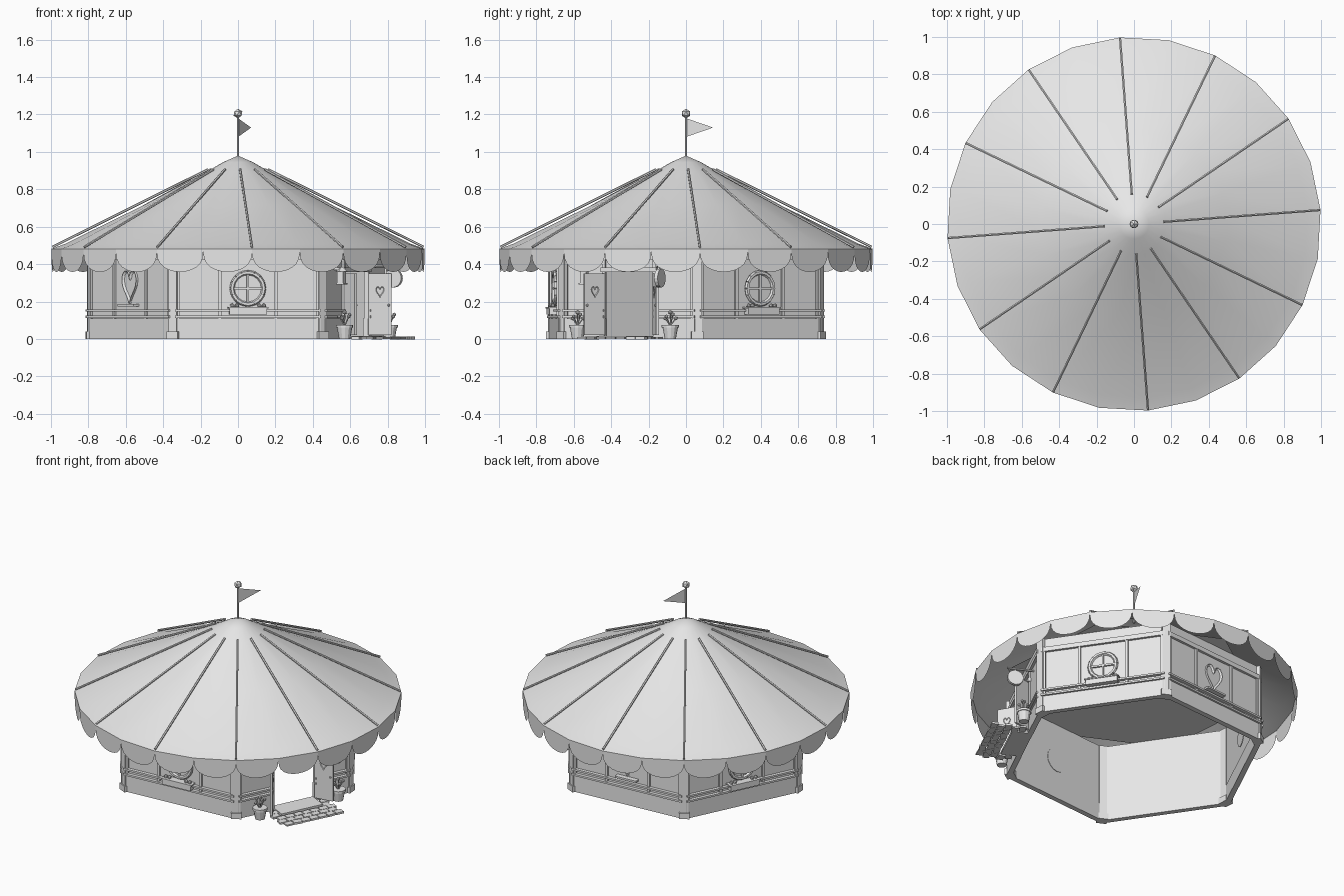
import bpy, bmesh, math, random
from math import sin, cos, pi, radians
from mathutils import Matrix, Vector

random.seed(4)
if "Cube" in bpy.data.objects:
    bpy.data.objects.remove(bpy.data.objects["Cube"])

grey = bpy.data.materials.new("plain_grey")
grey.use_nodes = True
grey.diffuse_color = (0.8, 0.8, 0.8, 1)
grey.node_tree.nodes["Principled BSDF"].inputs["Base Color"].default_value = grey.diffuse_color

TURN = radians(4.3)      # whole building is turned slightly
CORNER, APOTHEM = 0.795, 0.69
WALL_TOP = 0.52


def finish(name, bm, frame=Matrix(), smooth=False):
    me = bpy.data.meshes.new(name)
    bmesh.ops.recalc_face_normals(bm, faces=bm.faces)
    bm.to_mesh(me)
    bm.free()
    me.materials.append(grey)
    ob = bpy.data.objects.new(name, me)
    ob.matrix_world = frame
    bpy.context.collection.objects.link(ob)
    if smooth:
        bpy.context.view_layer.objects.active = ob
        bpy.ops.object.select_all(action='DESELECT')
        ob.select_set(True)
        bpy.ops.object.shade_smooth_by_angle(angle=radians(35))
    return ob


def box(bm, x, y, z, sx, sy, sz, spin=0.0):
    m = Matrix.Translation((x, y, z)) @ Matrix.Rotation(spin, 4, 'Z') @ Matrix.Diagonal((sx, sy, sz, 1))
    bmesh.ops.create_cube(bm, size=1, matrix=m)


def rod(bm, a, b, r1, r2=None, sides=8):
    a, b = Vector(a), Vector(b)
    m = Matrix.Translation((a + b) / 2) @ (b - a).to_track_quat('Z', 'Y').to_matrix().to_4x4()
    bmesh.ops.create_cone(bm, cap_ends=True, segments=sides, radius1=r1,
                          radius2=r1 if r2 is None else r2, depth=(b - a).length, matrix=m)


def ball(bm, at, r):
    bmesh.ops.create_icosphere(bm, subdivisions=1, radius=r, matrix=Matrix.Translation(at))


def heart(bm, x, y, z, width, height, depth):
    """Raised heart plate with a sunken middle, facing local +y."""
    pts = []
    for i in range(28):
        t = 2 * pi * i / 28
        v = 13 * cos(t) - 5 * cos(2 * t) - 2 * cos(3 * t) - cos(4 * t)
        pts.append(bm.verts.new((x + sin(t) ** 3 * width / 2, y, z + (v + 2.5) * height / 29)))
    face = bm.faces.new(pts)
    new = bmesh.ops.extrude_face_region(bm, geom=[face])["geom"]
    bmesh.ops.translate(bm, vec=(0, depth, 0), verts=[g for g in new if isinstance(g, bmesh.types.BMVert)])
    front = [g for g in new if isinstance(g, bmesh.types.BMFace)]
    bmesh.ops.inset_region(bm, faces=front, thickness=width * 0.08, depth=0)
    bmesh.ops.translate(bm, vec=(0, -depth * 0.7, 0), verts=front[0].verts)


def wall_frame(k):
    a = TURN + radians(30 + 60 * k)
    return Matrix.Translation((APOTHEM * cos(a), APOTHEM * sin(a), 0)) @ Matrix.Rotation(a - pi / 2, 4, 'Z')


def polar(r, a, z):
    return (r * cos(a), r * sin(a), z)


# roof canopy
bm = bmesh.new()
rings = []
for r, z in [(1, 0.482), (0.93, 0.507), (0.5, 0.718), (0.17, 0.893), (0.08, 0.945)]:
    rings.append([bm.verts.new(polar(r, TURN + i * pi / 12, z)) for i in range(24)])
tip = bm.verts.new((0, 0, 0.98))
for i in range(24):
    j = (i + 1) % 24
    for lo, hi in zip(rings, rings[1:]):
        bm.faces.new((lo[i], lo[j], hi[j], hi[i]))
    bm.faces.new((rings[-1][i], rings[-1][j], tip))
finish("roof_canopy", bm, smooth=True)

# scalloped valance, one scallop per side
bm = bmesh.new()
for i in range(24):
    a = Vector(polar(1, TURN + i * pi / 12, 0))
    b = Vector(polar(1, TURN + (i + 1) * pi / 12, 0))
    pts = [a + Vector((0, 0, 0.482)), b + Vector((0, 0, 0.482))]
    for s in range(13):
        t = pi * s / 12
        pts.append(a.lerp(b, 0.5 + 0.5 * cos(t)) + Vector((0, 0, 0.465 - 0.107 * sin(t) ** 0.8)))
    bm.faces.new([bm.verts.new(p) for p in pts])
finish("scalloped_valance", bm)

# roof ribs
bm = bmesh.new()
for i in range(12):
    a = TURN + i * pi / 6
    rod(bm, polar(0.16, a, 0.907), polar(0.995, a, 0.492), 0.007, sides=6)
finish("roof_ribs", bm)

# flag
bm = bmesh.new()
rod(bm, (0, 0, 0.96), (0, 0, 1.19), 0.006)
finish("flag_pole", bm, smooth=True)
bm = bmesh.new()
ball(bm, (0, 0, 1.205), 0.026)
finish("pole_ball", bm)
bm = bmesh.new()
bm.faces.new([bm.verts.new(p) for p in ((0, 0, 1.18), (0.07, 0.145, 1.13), (0, 0, 1.08))])
finish("flag", bm)

# ceiling and corner posts
bm = bmesh.new()
bmesh.ops.create_circle(bm, cap_ends=True, segments=6, radius=CORNER,
                        matrix=Matrix.Translation((0, 0, WALL_TOP)) @ Matrix.Rotation(TURN, 4, 'Z'))
finish("ceiling", bm)
bm = bmesh.new()
for k in range(6):
    a = TURN + k * pi / 3
    x, y, _ = polar(0.785, a, 0)
    box(bm, x, y, 0.26, 0.045, 0.05, 0.52, a)
    box(bm, x, y, 0.02, 0.06, 0.065, 0.04, a)
finish("corner_posts", bm)

DOOR, HALF = 5, 0.392
for k in range(6):
    frame = wall_frame(k)
    spans = [(-HALF, -0.145), (0.145, HALF)] if k == DOOR else [(-HALF, HALF)]
    wall, trim = bmesh.new(), bmesh.new()
    for a, b in spans:
        mid, w = (a + b) / 2, b - a
        box(wall, mid, -0.005, WALL_TOP / 2, w, 0.016, WALL_TOP)
        box(trim, mid, 0, 0.055, w, 0.034, 0.11)
        for z in (0.118, 0.152):
            box(trim, mid, 0.016, z, w, 0.022, 0.012)
    # frame battens and top beam
    for x in (-0.375, -0.15, 0.15, 0.375):
        box(trim, x, 0.006, 0.28, 0.018, 0.018, 0.34)
    box(trim, 0, 0.008, 0.44, 2 * HALF, 0.022, 0.03)
    if k == DOOR:
        box(wall, 0, -0.005, 0.44, 0.29, 0.016, 0.16)
        box(trim, 0, 0.008, 0.37, 0.33, 0.03, 0.025)
    finish("wall", wall, frame)
    finish("wall_trim", trim, frame)
    if k == DOOR:
        continue
    bm = bmesh.new()
    if k % 2 == 0:
        # round window with cross bars and a flower box
        for i in range(16):
            p, q = 2 * pi * i / 16, 2 * pi * (i + 1) / 16
            rod(bm, (0.085 * cos(p), 0.012, 0.27 + 0.085 * sin(p)),
                (0.085 * cos(q), 0.012, 0.27 + 0.085 * sin(q)), 0.013, sides=6)
        rod(bm, (0, -0.016, 0.27), (0, 0.007, 0.27), 0.08, sides=16)
        box(bm, 0, 0.012, 0.27, 0.012, 0.012, 0.16)
        box(bm, 0, 0.012, 0.27, 0.16, 0.012, 0.012)
        finish("round_window", bm, frame)
        bm = bmesh.new()
        box(bm, 0, 0.03, 0.147, 0.2, 0.04, 0.035)
        box(bm, 0, 0.03, 0.167, 0.215, 0.05, 0.008)
        for x in (-0.085, -0.06, 0.06, 0.085):
            ball(bm, (x, 0.03, 0.178), 0.013)
        finish("flower_box", bm, frame)
    else:
        # heart window with sill
        heart(bm, 0, 0.002, 0.275, 0.135, 0.18, 0.014)
        box(bm, 0, 0.02, 0.18, 0.15, 0.035, 0.012)
        finish("heart_window", bm, frame)

# open double doors
door = wall_frame(DOOR)
for s in (-1, 1):
    hinge = Matrix.Translation((s * 0.145, 0.01, 0)) @ Matrix.Rotation(radians(90 - s * 35), 4, 'Z')
    bm = bmesh.new()
    box(bm, 0.065, 0, 0.185, 0.125, 0.014, 0.33)
    heart(bm, 0.065, s * 0.006, 0.25, 0.045, 0.06, s * 0.005)
    ball(bm, (0.112, s * 0.01, 0.18), 0.008)
    finish("door_leaf", bm, door @ hinge)

# flower pots
for s in (-1, 1):
    bm = bmesh.new()
    x, y = s * 0.275, 0.075
    rod(bm, (x, y, 0), (x, y, 0.06), 0.03, 0.041, 12)
    rod(bm, (x, y, 0.06), (x, y, 0.075), 0.046, sides=12)
    finish("flower_pot", bm, door)
    bm = bmesh.new()
    for i in range(5):
        a = i * 2 * pi / 5
        end = (x + 0.03 * cos(a), y + 0.03 * sin(a), 0.11 + 0.01 * (i % 3))
        rod(bm, (x, y, 0.07), end, 0.004, 0.003, 5)
        ball(bm, end, 0.011)
    rod(bm, (x, y, 0.07), (x, y, 0.14), 0.003, sides=5)
    ball(bm, (x, y, 0.142), 0.013)
    finish("pot_plant", bm, door)

# hanging round sign on a bracket
bm = bmesh.new()
rod(bm, (-0.235, 0, 0.39), (-0.235, 0.17, 0.39), 0.007)
rod(bm, (-0.235, 0.12, 0.39), (-0.235, 0.12, 0.365), 0.004)
rod(bm, (-0.245, 0.12, 0.325), (-0.225, 0.12, 0.325), 0.05, sides=16)
finish("hanging_sign", bm, door)

# wall lantern
bm = bmesh.new()
box(bm, 0.25, 0.045, 0.33, 0.036, 0.036, 0.06)
rod(bm, (0.25, 0.045, 0.36), (0.25, 0.045, 0.385), 0.036, 0.006, 4)
box(bm, 0.25, 0.045, 0.295, 0.046, 0.046, 0.01)
box(bm, 0.25, 0.02, 0.375, 0.012, 0.05, 0.012)
finish("wall_lantern", bm, door)

# doorstep and paving stones
bm = bmesh.new()
box(bm, 0, 0.05, 0.008, 0.29, 0.13, 0.016)
finish("doorstep", bm, door)
bm = bmesh.new()
for row in range(5):
    for col in range(7):
        x = (col - 3) * 0.058 + (row % 2) * 0.02 - 0.01
        y = 0.06 + row * 0.045
        if row < 2 and abs(x) < 0.13:
            continue
        box(bm, x, y, 0.005, 0.053, 0.041, 0.01 + random.random() * 0.004, random.uniform(-0.15, 0.15))
finish("paving_stones", bm, door)
